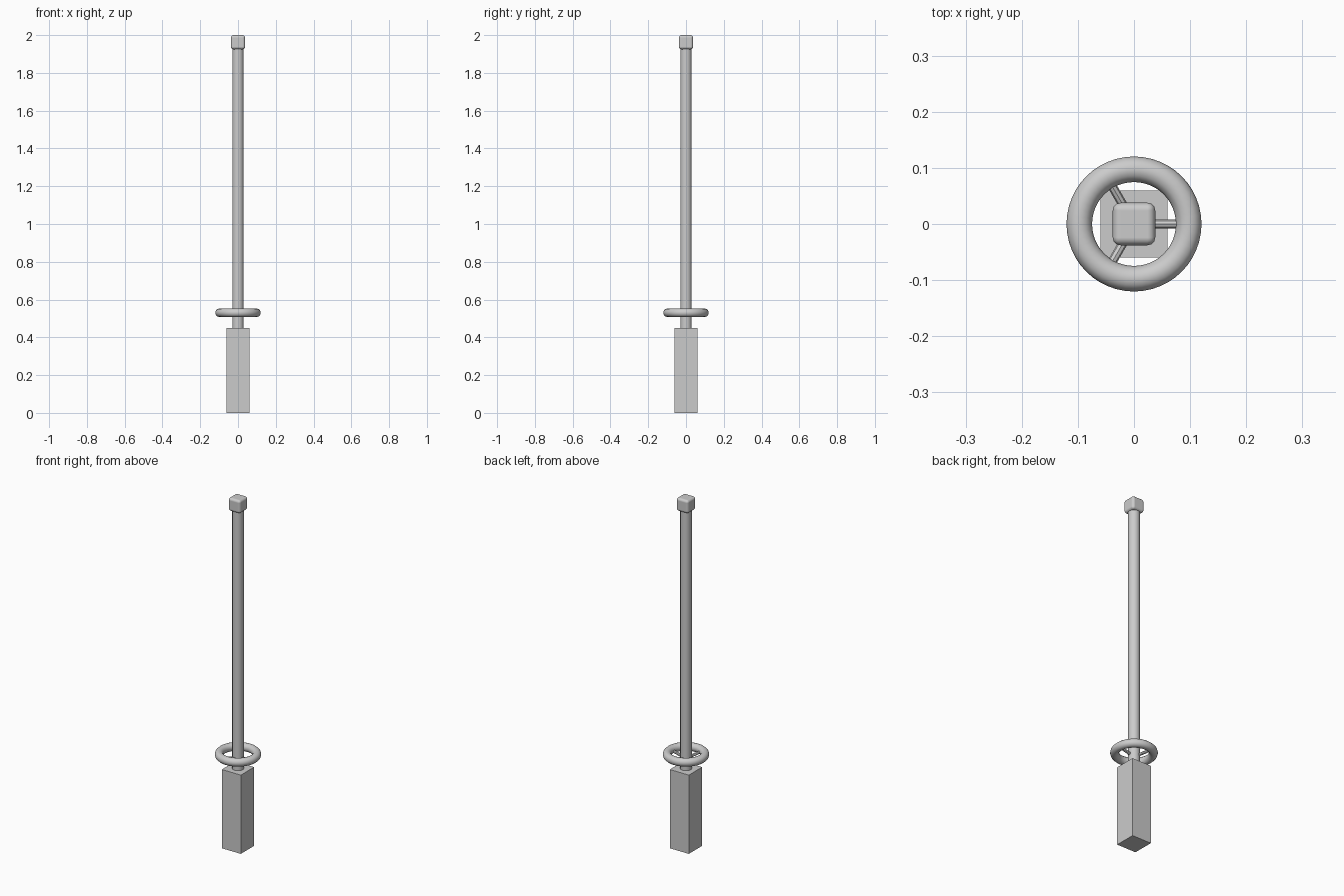
import bpy, math
from mathutils import Vector

if "Cube" in bpy.data.objects:
    bpy.data.objects.remove(bpy.data.objects["Cube"])


def finish(obj, name, angle=40):
    obj.name = name
    bpy.ops.object.shade_smooth_by_angle(angle=math.radians(angle))
    return obj


def box(name, size, z0, z1):
    bpy.ops.mesh.primitive_cube_add(size=1, location=(0, 0, (z0 + z1) / 2))
    obj = bpy.context.object
    obj.scale = (size, size, z1 - z0)
    bpy.ops.object.transform_apply(location=False, rotation=False, scale=True)
    obj.name = name
    return obj


def rod(name, start, end, radius, sides):
    a, b = Vector(start), Vector(end)
    bpy.ops.mesh.primitive_cylinder_add(
        vertices=sides, radius=radius, depth=(b - a).length, location=(a + b) / 2,
        rotation=(b - a).to_track_quat('Z', 'Y').to_euler())
    return finish(bpy.context.object, name)


# Square grip block
box("base_block", 0.12, 0.0, 0.45)

# Long round shaft
rod("shaft", (0, 0, 0.44), (0, 0, 1.94), 0.03, 24)

# Rounded cube tip
tip = box("tip_cap", 0.076, 1.925, 2.0)
bevel = tip.modifiers.new("rounding", 'BEVEL')
bevel.width = 0.014
bevel.segments = 3
for p in tip.data.polygons:
    p.use_smooth = True
bevel.harden_normals = True

# Guard ring
bpy.ops.mesh.primitive_torus_add(
    major_radius=0.0975, minor_radius=0.0228, major_segments=48,
    minor_segments=12, location=(0, 0, 0.53))
finish(bpy.context.object, "guard_ring")

# Three spokes sloping down from the ring to the shaft
for i in range(3):
    a = math.tau * i / 3
    c, s = math.cos(a), math.sin(a)
    rod(f"spoke_{i + 1}", (0.02 * c, 0.02 * s, 0.512),
        (0.09 * c, 0.09 * s, 0.53), 0.008, 8)
